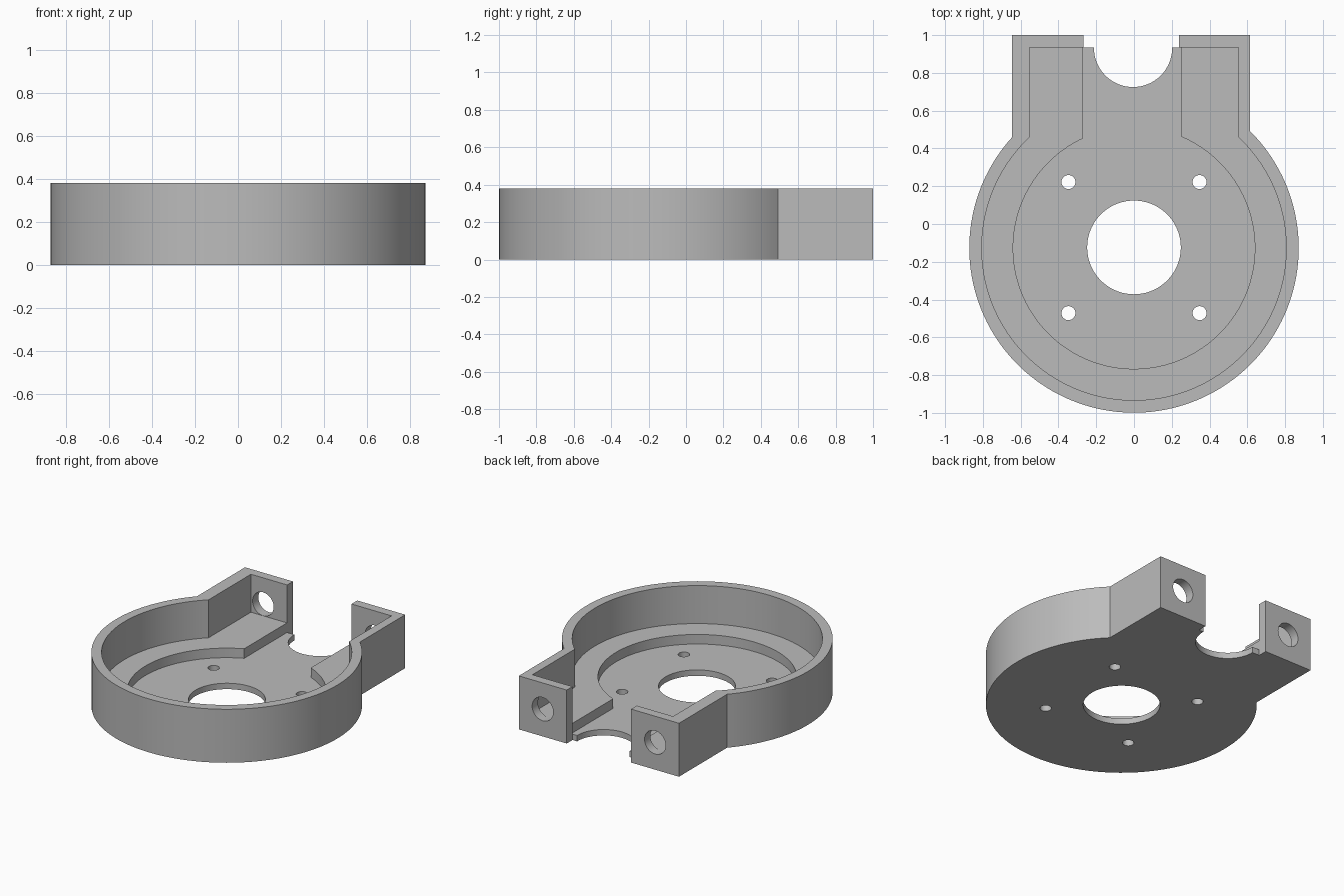
import bpy, bmesh, math

cube = bpy.data.objects.get("Cube")
if cube:
    bpy.data.objects.remove(cube, do_unlink=True)

HEIGHT, LEDGE, FLOOR = 0.38, 0.11, 0.042
CY = -0.127      # centre of the round body
BACK = 0.935     # inner face of the back walls
OVER = 0.2       # cutter overshoot

grey = bpy.data.materials.new("plain_grey")
grey.use_nodes = True
color = (0.5, 0.5, 0.5, 1)
grey.diffuse_color = color
grey.node_tree.nodes["Principled BSDF"].inputs["Base Color"].default_value = color


def prism(name, points, z0, z1):
    """Extrude a flat outline from z0 to z1."""
    bm = bmesh.new()
    face = bm.faces.new([bm.verts.new((x, y, z0)) for x, y in points])
    new = bmesh.ops.extrude_face_region(bm, geom=[face])["geom"]
    verts = [v for v in new if isinstance(v, bmesh.types.BMVert)]
    bmesh.ops.translate(bm, verts=verts, vec=(0, 0, z1 - z0))
    bmesh.ops.recalc_face_normals(bm, faces=bm.faces)
    mesh = bpy.data.meshes.new(name)
    bm.to_mesh(mesh)
    bm.free()
    mesh.materials.append(grey)
    obj = bpy.data.objects.new(name, mesh)
    bpy.context.collection.objects.link(obj)
    return obj


def keyhole(r, left, right, top, n=112):
    """Round outline that runs into a straight-sided neck at the back."""
    a0 = math.pi - math.acos(-left / r)
    a1 = 2 * math.pi + math.acos(right / r)
    arc = [a0 + (a1 - a0) * i / n for i in range(n + 1)]
    pts = [(r * math.cos(a), CY + r * math.sin(a)) for a in arc]
    return pts + [(right, top), (left, top)]


def circle(x, y, r, n):
    return [(x + r * math.cos(2 * math.pi * i / n),
             y + r * math.sin(2 * math.pi * i / n)) for i in range(n)]


def rect(x0, x1, y0, y1):
    return [(x0, y0), (x1, y0), (x1, y1), (x0, y1)]


# Solid body
body = prism("motor_housing", keyhole(0.872, -0.645, 0.615, 1.0), 0, HEIGHT)

# Pocket, stepped recess and rear opening
top = HEIGHT + OVER
cutters = [
    prism("pocket_cutter", keyhole(0.806, -0.553, 0.553, BACK), LEDGE, top),
    prism("recess_cutter", keyhole(0.64, -0.269, 0.249, BACK), FLOOR, top),
    prism("rear_gap_cutter", rect(-0.268, 0.238, BACK - 0.01, 1 + OVER), FLOOR, top),
    prism("rear_edge_cutter", rect(-0.268, 0.238, BACK, 1 + OVER), -OVER, top),
    prism("cable_notch_cutter", circle(-0.005, 0.932, 0.207, 64), -OVER, top),
    prism("shaft_hole_cutter", circle(0, CY + 0.003, 0.248, 72), -OVER, top),
]

# Four screw holes through the floor
for x in (-0.347, 0.347):
    for y in (-0.347, 0.347):
        cutters.append(prism("screw_hole_cutter", circle(x, CY + 0.002 + y, 0.037, 32), -OVER, top))

# Round holes through the two back walls
for x in (-0.457, 0.427):
    hole = prism("wall_hole_cutter", circle(0, 0, 0.083, 40), -0.1, 0.1)
    hole.rotation_euler.x = math.pi / 2
    hole.location = (x, 0.98, HEIGHT / 2 + 0.004)
    cutters.append(hole)

for cutter in cutters:
    mod = body.modifiers.new(cutter.name, "BOOLEAN")
    mod.operation = "DIFFERENCE"
    mod.solver = "EXACT"
    mod.object = cutter

# Bake the cuts, then drop the cutters
bpy.context.view_layer.update()
graph = bpy.context.evaluated_depsgraph_get()
result = bpy.data.meshes.new_from_object(body.evaluated_get(graph))
body.modifiers.clear()
body.data = result
result.name = "motor_housing"
for cutter in cutters:
    bpy.data.objects.remove(cutter, do_unlink=True)

# Smooth the round walls, keep edges crisp
bpy.ops.object.select_all(action="DESELECT")
body.select_set(True)
bpy.context.view_layer.objects.active = body
bpy.ops.object.shade_smooth_by_angle(angle=math.radians(25))
